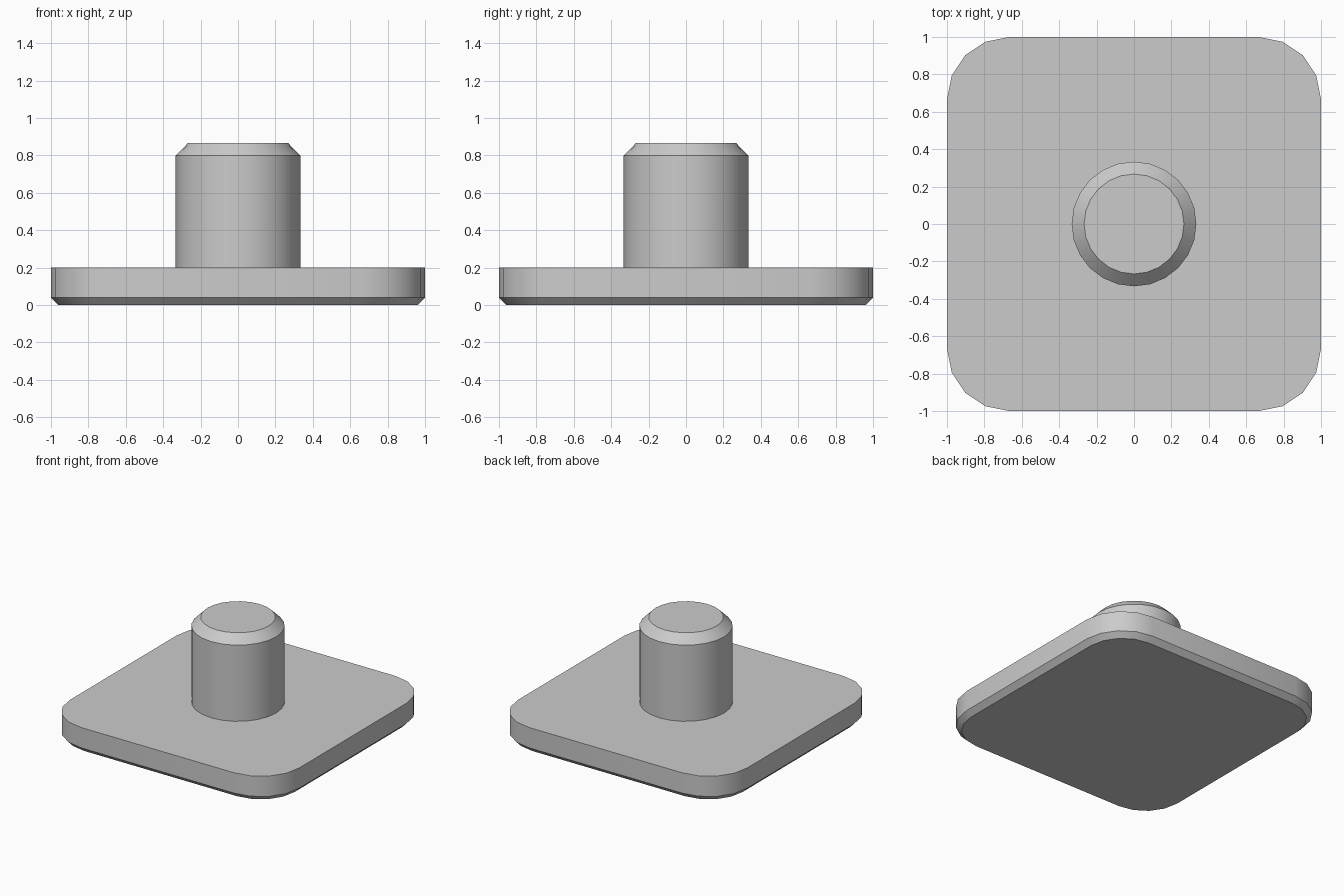
import bpy
import bmesh
from math import cos, sin, pi, radians

cube = bpy.data.objects.get("Cube")
if cube:
    bpy.data.objects.remove(cube, do_unlink=True)

grey = bpy.data.materials.new("plain grey")
grey.use_nodes = True
colour = (0.6, 0.6, 0.6, 1)
grey.diffuse_color = colour
grey.node_tree.nodes["Principled BSDF"].inputs["Base Color"].default_value = colour


def rounded_square(half, radius, segments):
    """Outline with four arc corners, anticlockwise."""
    c = half - radius
    pts = []
    for q, (sx, sy) in enumerate([(1, 1), (-1, 1), (-1, -1), (1, -1)]):
        for i in range(segments + 1):
            a = (q + i / segments) * pi / 2
            pts.append((sx * c + radius * cos(a), sy * c + radius * sin(a)))
    return pts


def circle(radius, sides):
    return [(radius * cos(2 * pi * i / sides), radius * sin(2 * pi * i / sides))
            for i in range(sides)]


def loft(name, layers):
    """Skin a stack of (outline, height) layers and cap both ends."""
    bm = bmesh.new()
    rings = [[bm.verts.new((x, y, z)) for x, y in pts] for pts, z in layers]
    for low, high in zip(rings, rings[1:]):
        n = len(low)
        for i in range(n):
            j = (i + 1) % n
            bm.faces.new((low[i], low[j], high[j], high[i]))
    bm.faces.new(rings[0][::-1])
    bm.faces.new(rings[-1])
    mesh = bpy.data.meshes.new(name)
    bm.to_mesh(mesh)
    bm.free()
    mesh.materials.append(grey)
    obj = bpy.data.objects.new(name, mesh)
    bpy.context.collection.objects.link(obj)
    bpy.ops.object.select_all(action="DESELECT")
    obj.select_set(True)
    bpy.context.view_layer.objects.active = obj
    bpy.ops.object.shade_smooth_by_angle(angle=radians(30))
    return obj


# Rounded base plate with a chamfered underside
corner = 1 / 3
chamfer = 0.04
loft("base_plate", [
    (rounded_square(1 - chamfer, corner - chamfer, 4), 0),
    (rounded_square(1, corner, 4), chamfer),
    (rounded_square(1, corner, 4), 0.2),
])

# Round post with a chamfered top, standing on the plate
loft("post", [
    (circle(1 / 3, 24), 0.2),
    (circle(1 / 3, 24), 0.8),
    (circle(0.267, 24), 0.867),
])
